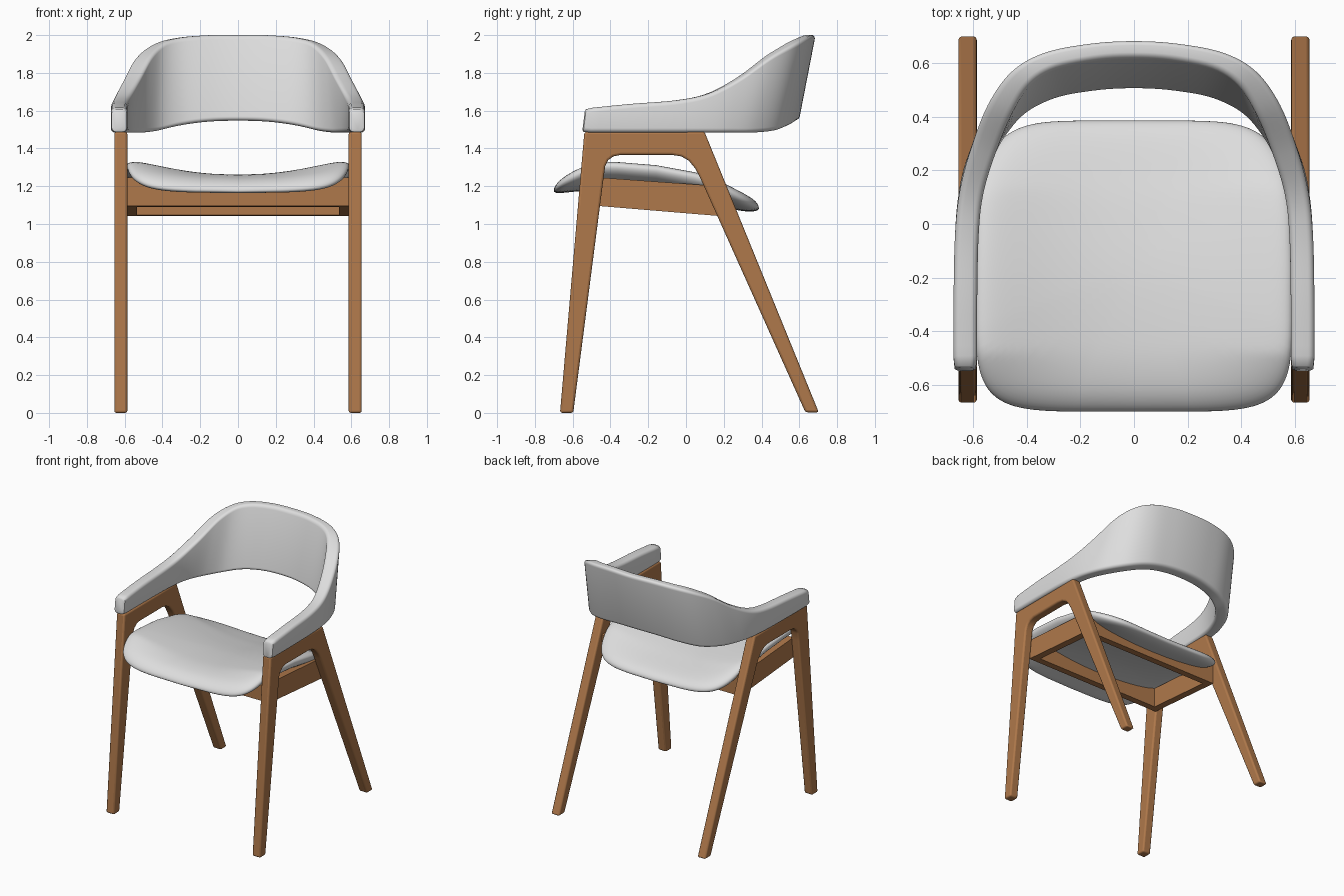
import bpy, bmesh, math
from mathutils import Vector

if "Cube" in bpy.data.objects:
    bpy.data.objects.remove(bpy.data.objects["Cube"])


def make_material(name, rgb):
    mat = bpy.data.materials.new(name)
    mat.use_nodes = True
    mat.diffuse_color = (*rgb, 1)
    bsdf = next(n for n in mat.node_tree.nodes if n.type == 'BSDF_PRINCIPLED')
    bsdf.inputs["Base Color"].default_value = (*rgb, 1)
    bsdf.inputs["Roughness"].default_value = 0.6
    return mat


fabric = make_material("light_grey_fabric", (0.73, 0.73, 0.73))
wood = make_material("warm_brown_wood", (0.43, 0.19, 0.07))


def finish(name, bm, mat, bevel=0, mirror=False, angle=40):
    bmesh.ops.recalc_face_normals(bm, faces=bm.faces)
    mesh = bpy.data.meshes.new(name)
    bm.to_mesh(mesh)
    bm.free()
    mesh.materials.append(mat)
    obj = bpy.data.objects.new(name, mesh)
    bpy.context.collection.objects.link(obj)
    if mirror:
        obj.modifiers.new("Mirror", 'MIRROR').use_mirror_merge = False
    if bevel:
        mod = obj.modifiers.new("Bevel", 'BEVEL')
        mod.width, mod.segments, mod.limit_method = bevel, 3, 'ANGLE'
        mod.angle_limit = math.radians(40)
    bpy.ops.object.select_all(action='DESELECT')
    bpy.context.view_layer.objects.active = obj
    obj.select_set(True)
    bpy.ops.object.shade_smooth_by_angle(angle=math.radians(angle))


def loft(rings):
    """Skin a list of closed point rings and cap both ends."""
    bm = bmesh.new()
    loops = [[bm.verts.new(p) for p in ring] for ring in rings]
    n = len(loops[0])
    for a, b in zip(loops, loops[1:]):
        for i in range(n):
            j = (i + 1) % n
            bm.faces.new((a[i], a[j], b[j], b[i]))
    bm.faces.new(loops[0])
    bm.faces.new(loops[-1])
    return bm


def spline(keys, steps):
    """Catmull-Rom interpolation through key vectors."""
    keys = [Vector(k) for k in keys]
    pad = [2 * keys[0] - keys[1]] + keys + [2 * keys[-1] - keys[-2]]
    out = []
    for a, b, c, d in zip(pad, pad[1:], pad[2:], pad[3:]):
        for s in range(steps):
            t = s / steps
            out.append(0.5 * (2 * b + (c - a) * t + (2 * a - 5 * b + 4 * c - d) * t * t
                              + (3 * b - a - 3 * c + d) * t ** 3))
    return out + [keys[-1]]


# Side frames: front leg, arm rail and raked rear leg in one outline (y, z)
outline = [(-0.667, 0), (-0.538, 1.488), (0.098, 1.488), (0.703, 0.003), (0.632, 0.003),
           (0.075, 1.245), (0.048, 1.295), (0.015, 1.335), (-0.025, 1.358), (-0.075, 1.366),
           (-0.345, 1.366), (-0.385, 1.358), (-0.412, 1.338), (-0.428, 1.305), (-0.437, 1.24),
           (-0.597, 0)]
finish("side_frames", loft([[(x, y, z) for y, z in outline] for x in (0.586, 0.655)]),
       wood, bevel=0.012, mirror=True)

# Wraparound arm and back band: outer top x, y, z, outer bottom x, y, z, thickness top, bottom
half = [(0.673, -0.530, 1.612, 0.673, -0.546, 1.484, 0.088, 0.088),
        (0.673, -0.300, 1.635, 0.673, -0.300, 1.484, 0.088, 0.088),
        (0.668, -0.050, 1.655, 0.668, -0.050, 1.484, 0.088, 0.088),
        (0.650, 0.120, 1.690, 0.655, 0.110, 1.484, 0.088, 0.088),
        (0.608, 0.280, 1.768, 0.628, 0.230, 1.484, 0.092, 0.090),
        (0.543, 0.450, 1.885, 0.570, 0.360, 1.484, 0.095, 0.094),
        (0.455, 0.573, 1.952, 0.470, 0.480, 1.495, 0.085, 0.096),
        (0.335, 0.642, 1.984, 0.330, 0.555, 1.522, 0.072, 0.097),
        (0.165, 0.676, 1.999, 0.165, 0.588, 1.542, 0.066, 0.097),
        (0.000, 0.686, 2.000, 0.000, 0.598, 1.547, 0.065, 0.097)]
mirrored = [(-k[0], *k[1:3], -k[3], *k[4:]) for k in reversed(half[:-1])]
stations = spline(half + mirrored, 6)


def inward(i, col):
    a, b = stations[max(i - 1, 0)], stations[min(i + 1, len(stations) - 1)]
    tx, ty = b[col] - a[col], b[col + 1] - a[col + 1]
    return Vector((-ty, tx, 0)).normalized()


def band_ring(i, inset=0.0, shift=0.0):
    s = stations[i]
    top, bot = Vector(s[0:3]), Vector(s[3:6])
    top_in, bot_in = top + inward(i, 0) * s[6], bot + inward(i, 3) * s[7]
    width, height, r = (s[6] + s[7]) / 2, (top - bot).length, 0.024
    ring = []
    for corner, (cu, cv) in enumerate([(1, 1), (0, 1), (0, 0), (1, 0)]):
        for k in range(6):
            a = math.radians(90 * corner + 18 * k)
            du = r + inset - r * math.cos(a) * (1 if cu else -1)
            dv = r + inset - r * math.sin(a) * (1 if cv else -1)
            u, v = abs(cu - du / width), abs(cv - dv / height)
            p = bot.lerp(bot_in, u).lerp(top.lerp(top_in, u), v)
            ring.append(p + Vector((0, shift, 0)))
    return ring


last = len(stations) - 1
rings = [band_ring(0, 0.014, -0.004), band_ring(0, 0.004, 0.002)]
rings += [band_ring(i) for i in range(1, last)]
rings += [band_ring(last, 0.004, 0.002), band_ring(last, 0.014, -0.004)]
finish("arm_and_back_band", loft(rings), fabric, angle=50)

# Seat: dished cushion that rolls down at the front and back
mid_profile = spline([(-0.70, 1.176), (-0.60, 1.198), (-0.45, 1.209), (-0.20, 1.196),
                      (0.05, 1.154), (0.20, 1.118), (0.30, 1.096), (0.386, 1.082)], 8)


def seat_mid(x, y):
    """Height of the cushion's middle surface."""
    i = 1
    while i < len(mid_profile) - 1 and mid_profile[i][0] < y:
        i += 1
    a, b = mid_profile[i - 1], mid_profile[i]
    z = a[1] + (b[1] - a[1]) * (y - a[0]) / (b[0] - a[0])
    front = min(max(y + 0.70, 0) / 0.22, 1)
    back = min(max(0.386 - y, 0) / 0.25, 1)
    lift = (0.3 + 0.7 * front) * (0.35 + 0.65 * back)
    return z + 0.083 * lift * (x / 0.55) ** 2


def power(c, e):
    return math.copysign(abs(c) ** e, c)


def seat_ring(t, top):
    ring = []
    puff = math.sqrt(max(0, 1 - t ** 10))
    for k in range(96):
        a = math.tau * k / 96
        y = -0.157 + 0.543 * t * power(math.sin(a), 0.35)
        x = 0.592 * t * power(math.cos(a), 0.35)
        x *= 1 - 0.10 * max(0, (y + 0.1) / 0.485) ** 2
        offset = 0.052 if top else -0.03 - 0.025 * (x / 0.55) ** 2
        ring.append((x, y, seat_mid(x, y) + puff * offset))
    return ring


ts = [math.sin(math.pi / 2 * k / 20) for k in range(1, 21)]
rings = [seat_ring(t, True) for t in ts] + [seat_ring(t, False) for t in reversed(ts[:-1])]
finish("seat_cushion", loft(rings), fabric, angle=60)


# Seat rails: sloping undersides, tops tucked into the cushion
def rail(name, points, dx, dy, mirror=False):
    def edge(x, y):
        low = (x, y, 1.057 - 0.083 * y)
        high = (x, y, min(seat_mid(x, y), 1.213 - 0.072 * y))
        return low, high

    rings = []
    for x, y in points:
        (low_a, high_a), (low_b, high_b) = edge(x - dx, y - dy), edge(x + dx, y + dy)
        rings.append([low_a, low_b, high_b, high_a])
    finish(name, loft(rings), wood, mirror=mirror)


across = [-0.588 + 1.176 * k / 16 for k in range(17)]
rail("front_rail", [(x, -0.435) for x in across], 0, 0.028)
rail("rear_rail", [(x, 0.155) for x in across], 0, 0.028)
rail("side_rails", [(0.562, -0.46 + 0.64 * k / 10) for k in range(11)], 0.027, 0, mirror=True)
